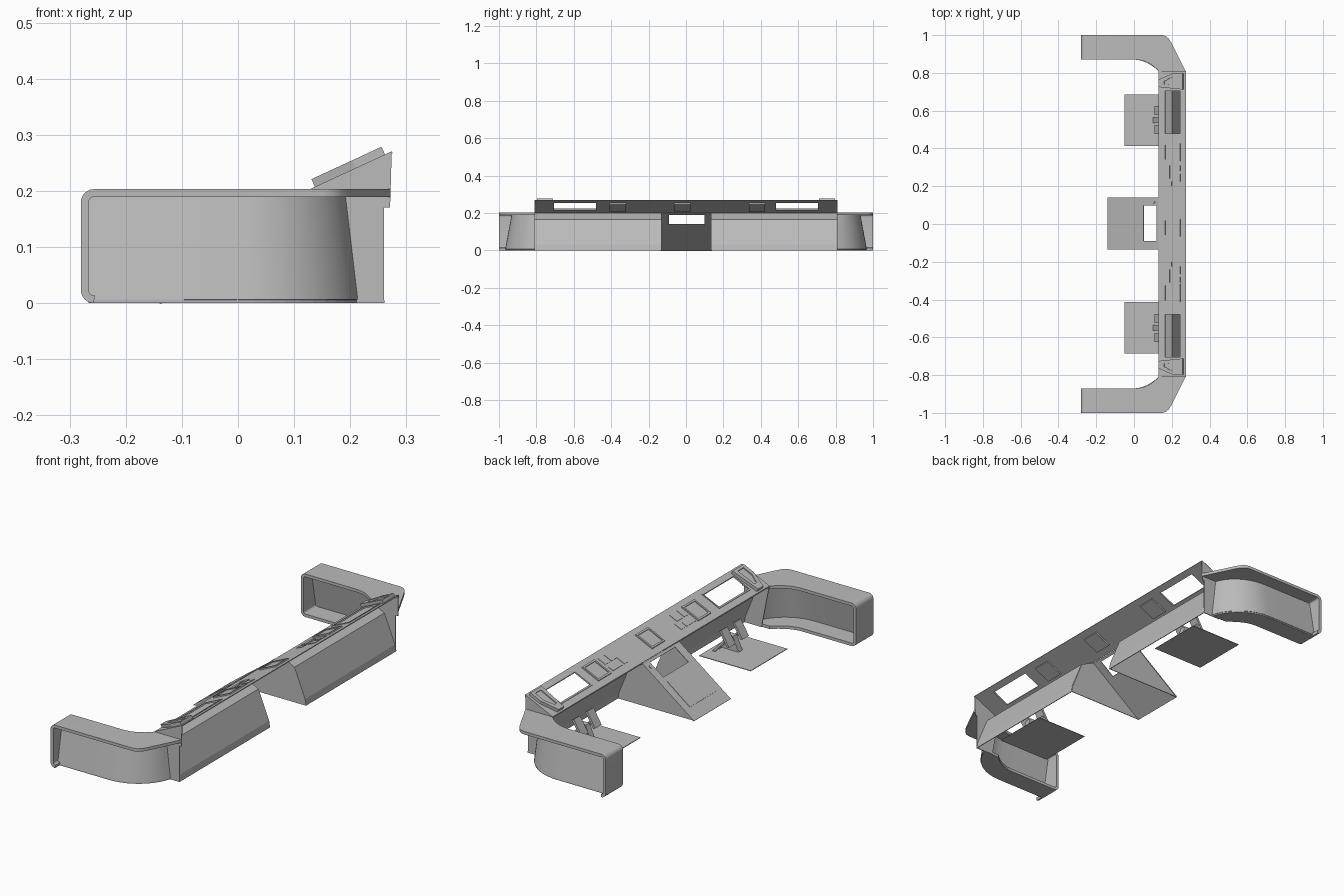
import bpy, bmesh, math
from mathutils import Vector

if "Cube" in bpy.data.objects:
    bpy.data.objects.remove(bpy.data.objects["Cube"])

grey = bpy.data.materials.new("matte grey")
grey.diffuse_color = (0.5, 0.5, 0.5, 1)
grey.use_nodes = True
grey.node_tree.nodes["Principled BSDF"].inputs["Base Color"].default_value = grey.diffuse_color


def make(name, verts, faces, thick=0, offset=0, mirror=False, smooth=False, fix=False):
    """Mesh object, optionally thickened and mirrored across y."""
    me = bpy.data.meshes.new(name)
    me.from_pydata([tuple(v) for v in verts], [], faces)
    if fix:
        bm = bmesh.new()
        bm.from_mesh(me)
        bmesh.ops.recalc_face_normals(bm, faces=bm.faces)
        bm.to_mesh(me)
        bm.free()
    me.materials.append(grey)
    ob = bpy.data.objects.new(name, me)
    bpy.context.collection.objects.link(ob)
    if thick:
        m = ob.modifiers.new("thickness", 'SOLIDIFY')
        m.thickness, m.offset = thick, offset
    if mirror:
        m = ob.modifiers.new("mirror", 'MIRROR')
        m.use_axis = (False, True, False)
        m.use_mirror_merge = False
    bpy.ops.object.select_all(action='DESELECT')
    ob.select_set(True)
    bpy.context.view_layer.objects.active = ob
    if ob.modifiers:
        bpy.ops.object.convert(target='MESH')
    if smooth:
        bpy.ops.object.shade_smooth_by_angle(angle=math.radians(35))
    return ob


def strip(name, rows, **kw):
    """Quads between consecutive (a, b) point pairs."""
    verts = [p for r in rows for p in r]
    faces = [(2*i, 2*i+1, 2*i+3, 2*i+2) for i in range(len(rows) - 1)]
    return make(name, verts, faces, **kw)


def prism(name, poly, shift, **kw):
    """Closed prism from a planar polygon moved by a vector."""
    n = len(poly)
    verts = [Vector(p) for p in poly] + [Vector(p) + Vector(shift) for p in poly]
    faces = [tuple(range(n)), tuple(range(n, 2*n))]
    faces += [(i, (i+1) % n, n + (i+1) % n, n+i) for i in range(n)]
    return make(name, verts, faces, fix=True, **kw)


def ring(name, outer, inner, shift, **kw):
    """Closed frame between two matching polygons."""
    n = len(outer)
    s = Vector(shift)
    base = [Vector(p) for p in outer] + [Vector(p) for p in inner]
    verts = base + [p + s for p in base]
    faces = []
    for i in range(n):
        j = (i+1) % n
        faces += [(i, j, n+j, n+i), (2*n+i, 2*n+j, 3*n+j, 3*n+i),
                  (i, j, 2*n+j, 2*n+i), (n+i, n+j, 3*n+j, 3*n+i)]
    return make(name, verts, faces, fix=True, **kw)


def sheet(name, point, us, vs, holes, thick):
    """Gridded sheet with some cells left open."""
    n = len(vs)
    verts = [point(u, v) for u in us for v in vs]
    faces = [(i*n+j, (i+1)*n+j, (i+1)*n+j+1, i*n+j+1)
             for i in range(len(us)-1) for j in range(n-1) if (i, j) not in holes]
    return make(name, verts, faces, thick=thick, offset=-1)


# --- sloped instrument panel with two open windows
SLOPE = math.atan2(0.067, 0.145)
UP = Vector((-math.sin(SLOPE), 0, math.cos(SLOPE)))


def on_panel(x, y, h=0.0):
    return Vector((x, y, 0.204 + (x - 0.13) * math.tan(SLOPE))) + UP * h


def rect(x0, x1, y0, y1, h=0.0):
    return [on_panel(x, y, h) for x, y in ((x0, y0), (x1, y0), (x1, y1), (x0, y1))]


sheet("instrument_panel", on_panel, (0.13, 0.165, 0.245, 0.274),
      (-0.81, -0.705, -0.48, 0.48, 0.705, 0.81), {(1, 1), (1, 3)}, 0.004)
ring("window_bezel", rect(0.158, 0.252, 0.474, 0.711), rect(0.165, 0.245, 0.48, 0.705),
     UP * 0.003, mirror=True)

# --- square instruments with raised bezels
for y in (0.38, -0.02, -0.365):
    prism("square_instrument", rect(0.163, 0.243, y-0.043, y+0.043, -0.012), UP * 0.014)
    ring("instrument_bezel", rect(0.159, 0.247, y-0.047, y+0.047),
         rect(0.167, 0.239, y-0.039, y+0.039), UP * 0.006)

# --- small flat switch plates
for x0, x1, y0, y1 in ((0.165, 0.2, 0.2, 0.225), (0.165, 0.19, 0.24, 0.31),
                       (0.205, 0.245, 0.225, 0.265), (0.205, 0.245, 0.28, 0.31)):
    prism("switch_plate", rect(x0, x1, y0, y1), UP * 0.002, mirror=True)

# --- raised corner units with a framed recess
body = [(0.137, 0.725), (0.262, 0.712), (0.262, 0.797), (0.21, 0.797), (0.137, 0.765)]
well = [(0.165, 0.738), (0.25, 0.735), (0.25, 0.778), (0.205, 0.778), (0.165, 0.755)]
prism("corner_unit", [on_panel(x, y) for x, y in body], UP * 0.010, mirror=True)
ring("corner_unit_rim", [on_panel(x, y, 0.010) for x, y in body],
     [on_panel(x, y, 0.010) for x, y in well], UP * 0.005, mirror=True)

# --- front apron in two halves, leaving a gap for the console
apron = [(0.13, 0.2), (0.2, 0.165), (0.255, 0.03), (0.26, 0.0)]
strip("apron", [((x, 0.135, z), (x, 0.81, z)) for x, z in apron],
      thick=0.003, mirror=True)

# --- end plates closing the panel and apron
end = [(0.13, 0.2), (0.274, 0.27), (0.271, 0.17), (0.26, 0.17), (0.26, 0), (0.17, 0)]
prism("end_plate", [(x, 0.806, z) for x, z in end], (0, 0.004, 0), mirror=True)

# --- centre console: sloping top with a window, and side walls
def on_console(x, y, h=0.0):
    return Vector((x - 0.595*h, y, (x + 0.14) * 0.2 / 0.27 + 0.804*h))


sheet("console_top", on_console, (-0.14, 0.05, 0.12, 0.13),
      (-0.135, -0.09, 0.098, 0.14), {(1, 1)}, 0.003)
wall = [(-0.14, 0)] + apron[::-1]
for y in (-0.135, 0.135):
    prism("console_side", [(x, y, z) for x, z in wall], (0, 0.003, 0))
lower = [(-0.09, -0.09), (0.03, -0.09), (0.03, 0.1), (-0.09, 0.1)]
prism("console_inset_plate", [on_console(x, y) for x, y in lower],
      (-0.0012, 0, 0.0016))
bpy.ops.mesh.primitive_cylinder_add(vertices=16, radius=0.008, depth=0.006,
                                    location=on_console(0.105, 0.115),
                                    rotation=(0, -math.atan2(0.2, 0.27), 0))
knob = bpy.context.object
knob.name = "console_knob"
knob.data.materials.append(grey)

# --- pedal floors and pedals
prism("pedal_floor", [(-0.05, 0.412, 0), (0.22, 0.412, 0), (0.22, 0.685, 0), (-0.05, 0.685, 0)],
      (0, 0, 0.003), mirror=True)
for y in (0.5, 0.6):
    plate = [(0.108, 0.045), (0.118, 0.04), (0.16, 0.11), (0.15, 0.115)]
    prism("pedal", [(x, y-0.024, z) for x, z in plate], (0, 0.048, 0), mirror=True)
    for side in (-0.018, 0.012):
        strut = [(0.13, 0.07), (0.142, 0.07), (0.2, 0.003), (0.185, 0.003)]
        prism("pedal_strut", [(x, y+side, z) for x, z in strut], (0, 0.006, 0), mirror=True)
prism("pedal_block", [(0.1, 0.535, 0.003), (0.19, 0.535, 0.003), (0.17, 0.535, 0.07),
                      (0.13, 0.535, 0.07)], (0, 0.03, 0), mirror=True)

# --- side arms: flanged shell with rounded end, and a leaning curved wall
outer = [(0.272, -0.81), (0.2, -0.955), (0.185, -0.98), (0.17, -0.994), (0.15, -1.0),
         (0.08, -1.0), (0.03, -1.0), (-0.1, -1.0), (-0.257, -1.0)]
inner = [(0.13, -0.81), (0.118, -0.822), (0.1, -0.838), (0.08, -0.85), (0.058, -0.861),
         (0.035, -0.867), (0.01, -0.87), (-0.1, -0.87), (-0.257, -0.87)]


def bend(y, x_end, y_end, n=10):
    """Straight run easing round a quarter curve to the panel end."""
    pts = [(-0.266, y), (-0.1, y)]
    for i in range(n + 1):
        a = math.radians(75) * i / n
        pts.append((x_end * math.sin(a) / math.sin(math.radians(75)),
                    y + (y_end - y) * (1 - math.cos(a)) / (1 - math.cos(math.radians(75)))))
    return pts


wall_top, wall_low = bend(-0.93, 0.19, -0.808), bend(-0.965, 0.212, -0.808)
rows = [((*a, 0.203), (*b, 0.203)) for a, b in zip(outer, inner)]
for cz, start in ((0.18, 0), (0.023, 90)):
    for i in range(1 if start == 0 else 0, 7):
        a = math.radians(start + 15 * i)
        x, z = -0.257 - 0.023 * math.sin(a), cz + 0.023 * math.cos(a)
        rows.append(((x, -1.0, z), (x, -0.87, z)))
strip("arm_shell", rows, thick=0.014, offset=-1, mirror=True, smooth=True)
low_inner = [(-0.257, -0.87), (-0.1, -0.87)] + [
    (0.13 * i / 10, -0.87 + 0.06 * (i / 10) ** 2) for i in range(11)]
strip("arm_lower_flange", [((*b, 0.0), (*a, 0.0)) for a, b in zip(wall_low, low_inner)],
      thick=0.014, offset=1, mirror=True, fix=False)
strip("arm_wall", [((*a, 0.006), (*b, 0.192)) for a, b in zip(wall_low, wall_top)],
      thick=0.004, mirror=True, smooth=True)
